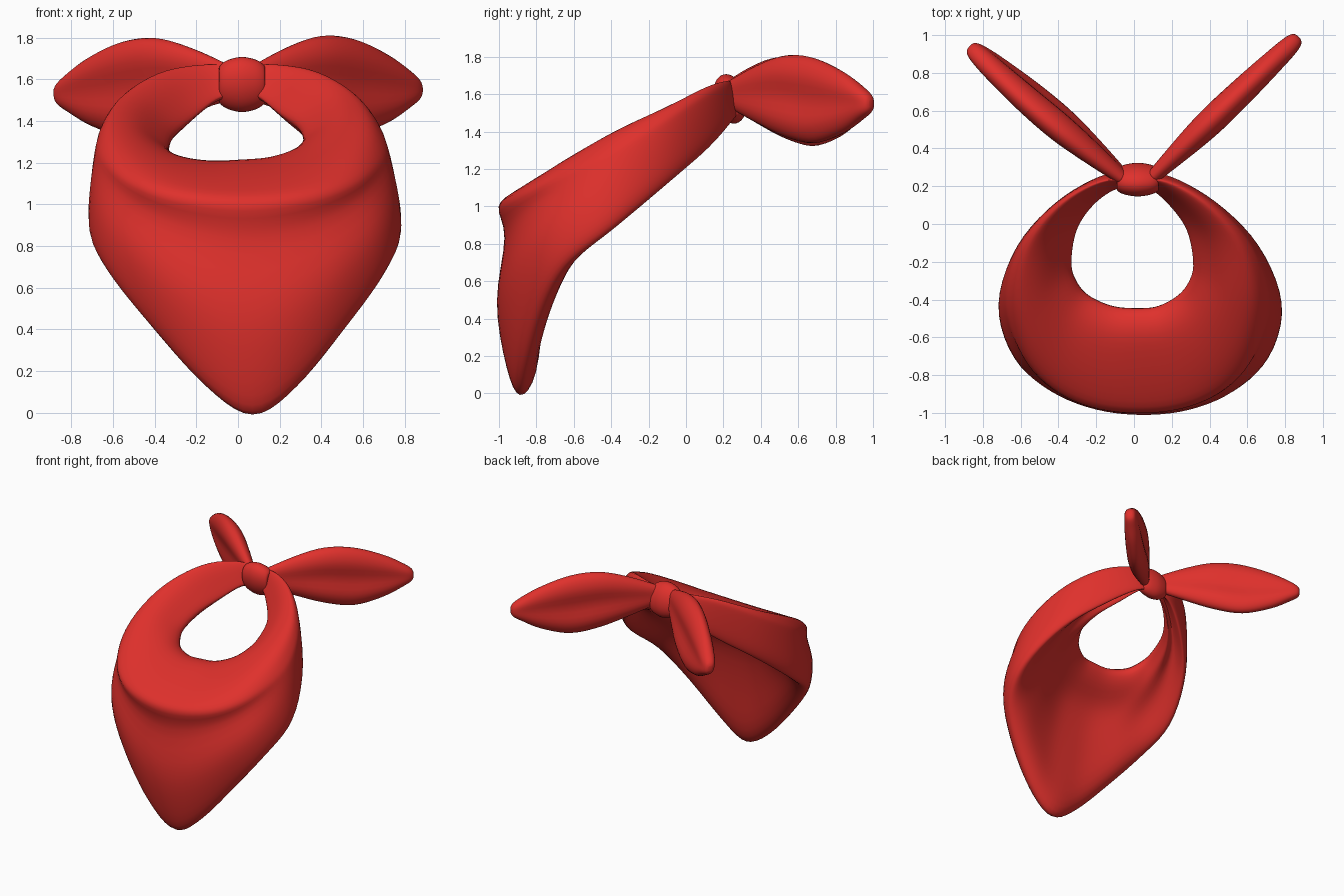
import bpy, bmesh, math
from mathutils import Vector as V, Matrix

if "Cube" in bpy.data.objects:
    bpy.data.objects.remove(bpy.data.objects["Cube"])

red = bpy.data.materials.new("red_cloth")
red.diffuse_color = (0.74, 0.03, 0.025, 1)
red.use_nodes = True
red.node_tree.nodes["Principled BSDF"].inputs["Base Color"].default_value = red.diffuse_color


def smooth_path(pts, n, closed):
    """Catmull-Rom curve through the points, n steps per span."""
    out, m = [], len(pts)
    for i in range(m if closed else m - 1):
        if closed:
            a, b, c, d = (pts[(i + k) % m] for k in (-1, 0, 1, 2))
        else:
            a, b, c, d = (pts[min(max(i + k, 0), m - 1)] for k in (-1, 0, 1, 2))
        for k in range(n):
            t = k / n
            out.append(0.5 * (2 * b + (c - a) * t + (2 * a - 5 * b + 4 * c - d) * t * t
                              + (3 * b - a - 3 * c + d) * t ** 3))
    return out if closed else out + [pts[-1].copy()]


def loft(name, rings, n_ring=5, n_len=5, relax=0):
    """Smooth closed skin through a row of key cross-sections."""
    rings = [smooth_path(r, n_ring, True) for r in rings]
    rows = [smooth_path(list(col), n_len, False) for col in zip(*rings)]
    bm = bmesh.new()
    grid = [[bm.verts.new(p) for p in row] for row in rows]
    m, length = len(grid), len(grid[0])
    for i in range(m):
        j = (i + 1) % m
        for k in range(length - 1):
            bm.faces.new((grid[i][k], grid[j][k], grid[j][k + 1], grid[i][k + 1]))
    for k in (0, length - 1):
        bm.faces.new([col[k] for col in grid])
    for _ in range(relax):
        bmesh.ops.smooth_vert(bm, verts=bm.verts, factor=0.5,
                              use_axis_x=True, use_axis_y=True, use_axis_z=True)
    bmesh.ops.recalc_face_normals(bm, faces=bm.faces)
    me = bpy.data.meshes.new(name)
    bm.to_mesh(me)
    bm.free()
    me.materials.append(red)
    ob = bpy.data.objects.new(name, me)
    bpy.context.collection.objects.link(ob)
    bpy.context.view_layer.objects.active = ob
    ob.select_set(True)
    bpy.ops.object.shade_smooth_by_angle(angle=math.radians(75))
    ob.select_set(False)
    return ob


# Neckerchief: neck-hole edge, rolled crest and hem, from front centre to knot
keys = [
    ((0, -.44, 1.17), (0, -1.01, 1.00), (0, -.89, -.025)),
    ((.12, -.43, 1.17), (.25, -.98, 1.02), (.22, -.87, .12)),
    ((.24, -.37, 1.20), (.46, -.88, 1.07), (.46, -.79, .40)),
    ((.30, -.29, 1.25), (.61, -.70, 1.16), (.66, -.65, .67)),
    ((.32, -.20, 1.30), (.685, -.42, 1.30), (.73, -.40, .87)),
    ((.29, -.03, 1.37), (.61, -.12, 1.47), (.61, -.10, 1.12)),
    ((.20, .10, 1.44), (.41, .11, 1.61), (.39, .12, 1.31)),
    ((.10, .18, 1.52), (.19, .23, 1.66), (.17, .25, 1.46)),
    ((.03, .19, 1.54), (.04, .24, 1.66), (.04, .27, 1.49)),
]


def section(key, side):
    hole, crest, hem = (V(p) for p in key)
    hole.z += side * hole.x * .08
    hole.x -= side * .025 * min(hole.x / .2, 1)
    s = (hole - crest).length / 0.57
    front = min(max((-crest.y - .4) / .6, 0), 1)
    inward = hole - crest
    inward.z = 0
    inward = inward.normalized() * s
    up = V((0, 0, s))
    pts = [hole,
           hole.lerp(crest, .2) + up * .08,
           hole.lerp(crest, .5) + up * (.15 - .07 * front),
           hole.lerp(crest, .82) + up * (.12 - .07 * front),
           crest,
           crest.lerp(hem, .16) + inward * (.055 * front - .03),
           crest.lerp(hem, .5) - inward * (.05 + .015 * front),
           crest.lerp(hem, .85) - inward * .05,
           hem,
           crest.lerp(hem, .88) + inward * .10,
           crest.lerp(hem, .5) + inward * (.28 - .09 * front),
           hole.lerp(crest, .25 + .15 * front) - up * .21,
           hole.lerp(crest, .1) - up * .10]
    # the cloth hangs slightly to the right toward its tip
    return [V((side * p.x + .07 - .042 * p.z, p.y, p.z)) for p in pts]


loft("neckerchief", [section(k, -1) for k in keys[:0:-1]] + [section(k, 1) for k in keys],
     4, 5, relax=4)

# Knot: a tilted barrel
tilt = Matrix.Rotation(0.26, 3, 'X')
knot = []
for x, r in ((-.11, .5), (-.105, .7), (-.065, .9), (0, 1), (.065, .9), (.105, .7), (.11, .5)):
    knot.append([V((.02, .235, 1.575)) + tilt @ V((x, .085 * r * math.cos(a), .135 * r * math.sin(a)))
                 for a in (i * math.tau / 12 for i in range(12))])
loft("knot", knot, 3, 4)

# Tails: leaf shapes, pinched along the middle
leaf = [(0, 1.60, .07, .03), (.2, 1.60, .155, .055), (.4, 1.59, .22, .072), (.6, 1.565, .23, .07),
        (.8, 1.555, .165, .06), (.93, 1.553, .09, .048), (.985, 1.55, .05, .032), (1, 1.55, .02, .012)]


def tail(name, start, end, lean, thick, drop):
    start, end = V(start), V(end)
    along = (end - start).normalized()
    across = V((-along.y, along.x, 0))
    rings = []
    for f, z, h, t in leaf:
        c = start.lerp(end, f) + V((0, 0, z - drop * f))
        t *= thick
        mid = 1.2 - .45 * h / .22
        rings.append([c + across * (u * t + lean * v * h) + V((0, 0, v * h))
                      for u, v in ((0, 1), (.65, .86), (1, .5), (mid, 0), (1, -.5), (.65, -.86),
                                   (0, -1), (-.65, -.86), (-1, -.5), (-mid, 0), (-1, .5), (-.65, .86))])
    loft(name, rings, 3, 5, relax=2)


tail("right_tail", (.08, .23, 0), (.872, .99, 0), 0, 1.05, 0)
tail("left_tail", (-.04, .23, 0), (-.872, .94, 0), .15, 1.05, .025)
